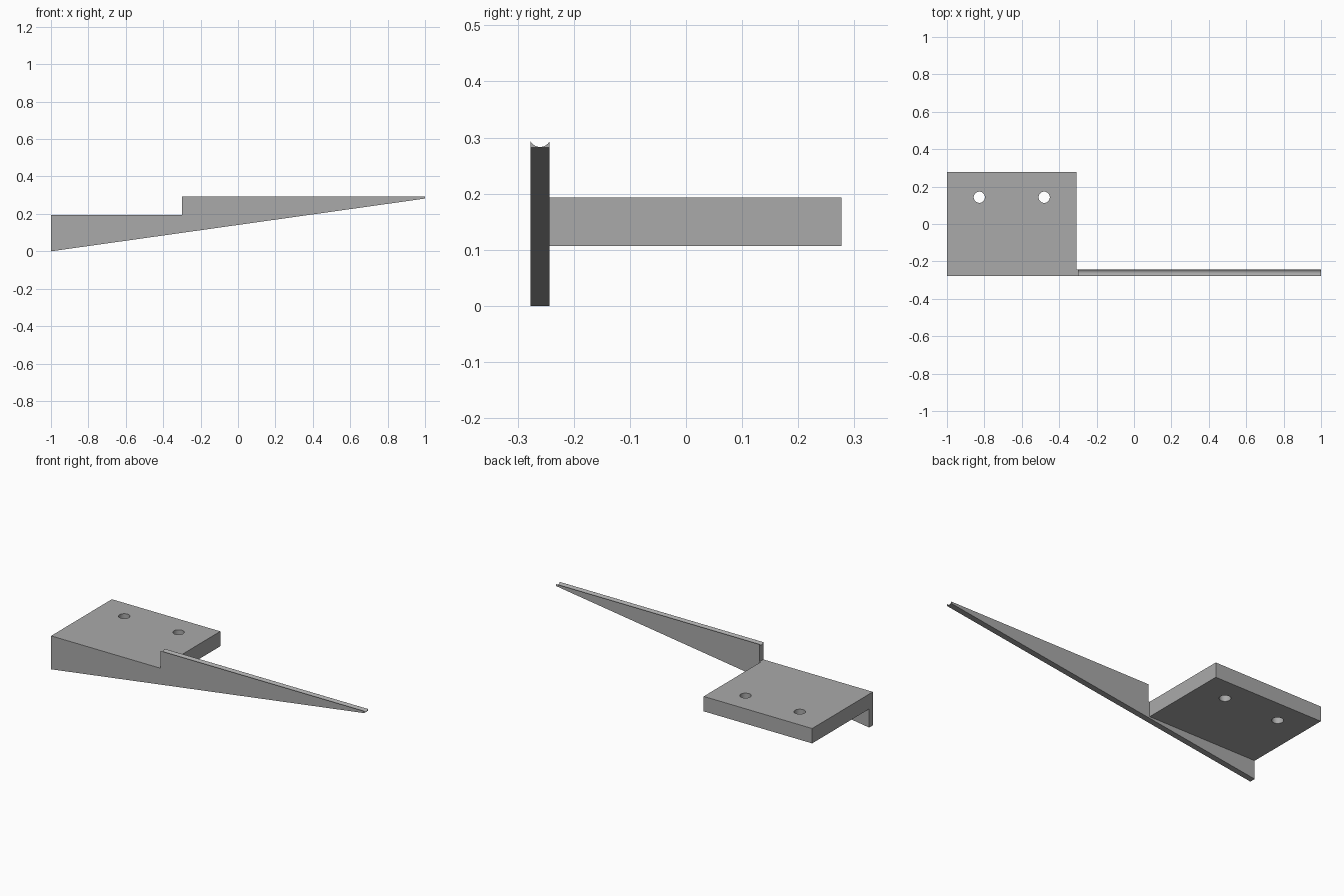
import bpy
import bmesh
from mathutils import Matrix, Vector

if "Cube" in bpy.data.objects:
    bpy.data.objects.remove(bpy.data.objects["Cube"], do_unlink=True)

FRONT, BLADE_BACK, BACK = -0.277, -0.243, 0.277
PLATE_TOP, PLATE_BOTTOM, RAIL_TOP = 0.193, 0.107, 0.293

grey = bpy.data.materials.new("plain grey")
grey.use_nodes = True
colour = (0.4, 0.4, 0.4, 1)
grey.diffuse_color = colour
grey.node_tree.nodes["Principled BSDF"].inputs["Base Color"].default_value = colour


def finish(name, bm):
    bmesh.ops.recalc_face_normals(bm, faces=bm.faces)
    mesh = bpy.data.meshes.new(name)
    bm.to_mesh(mesh)
    bm.free()
    mesh.materials.append(grey)
    obj = bpy.data.objects.new(name, mesh)
    bpy.context.collection.objects.link(obj)
    return obj


def extrude_side(name, outline, y0, y1):
    """Extrude an x-z outline from y0 to y1."""
    bm = bmesh.new()
    face = bm.faces.new([bm.verts.new((x, y0, z)) for x, z in outline])
    side = bmesh.ops.extrude_face_region(bm, geom=[face])["geom"]
    verts = [v for v in side if isinstance(v, bmesh.types.BMVert)]
    bmesh.ops.translate(bm, verts=verts, vec=(0, y1 - y0, 0))
    return finish(name, bm)


def rod(name, centre, radius, length, axis):
    bm = bmesh.new()
    turn = Vector((0, 0, 1)).rotation_difference(Vector(axis)).to_matrix().to_4x4()
    bmesh.ops.create_cone(bm, cap_ends=True, segments=48, radius1=radius,
                          radius2=radius, depth=length,
                          matrix=Matrix.Translation(centre) @ turn)
    return finish(name, bm)


def combine(target, tool, operation):
    """Apply a boolean and discard the tool."""
    mod = target.modifiers.new(operation.title(), "BOOLEAN")
    mod.operation, mod.solver, mod.object = operation, "EXACT", tool
    bpy.context.view_layer.objects.active = target
    bpy.ops.object.modifier_apply(modifier=mod.name)
    bpy.data.objects.remove(tool, do_unlink=True)


# Tapered blade with a raised rail
bracket = extrude_side("tapered_bracket", [
    (-1, 0), (1, 0.282), (1, RAIL_TOP), (-0.3, RAIL_TOP),
    (-0.3, PLATE_TOP), (-1, PLATE_TOP)], FRONT, BLADE_BACK)

# Shallow round groove along the rail
groove_y = (FRONT + BLADE_BACK) / 2
groove = rod("groove_cutter", (0.4, groove_y, 0.3026), 0.0193, 1.6, (1, 0, 0))
combine(bracket, groove, "DIFFERENCE")

# Mounting plate behind the blade
plate = extrude_side("mounting_plate", [
    (-1, PLATE_BOTTOM), (-0.307, PLATE_BOTTOM),
    (-0.307, PLATE_TOP), (-1, PLATE_TOP)], BLADE_BACK, BACK)

# Two screw holes
for x in (-0.827, -0.48):
    combine(plate, rod("hole_cutter", (x, 0.143, 0.15), 0.03, 0.3, (0, 0, 1)), "DIFFERENCE")

combine(bracket, plate, "UNION")

bpy.ops.object.select_all(action="DESELECT")
bracket.select_set(True)
bpy.context.view_layer.objects.active = bracket
bpy.ops.object.shade_smooth_by_angle()
